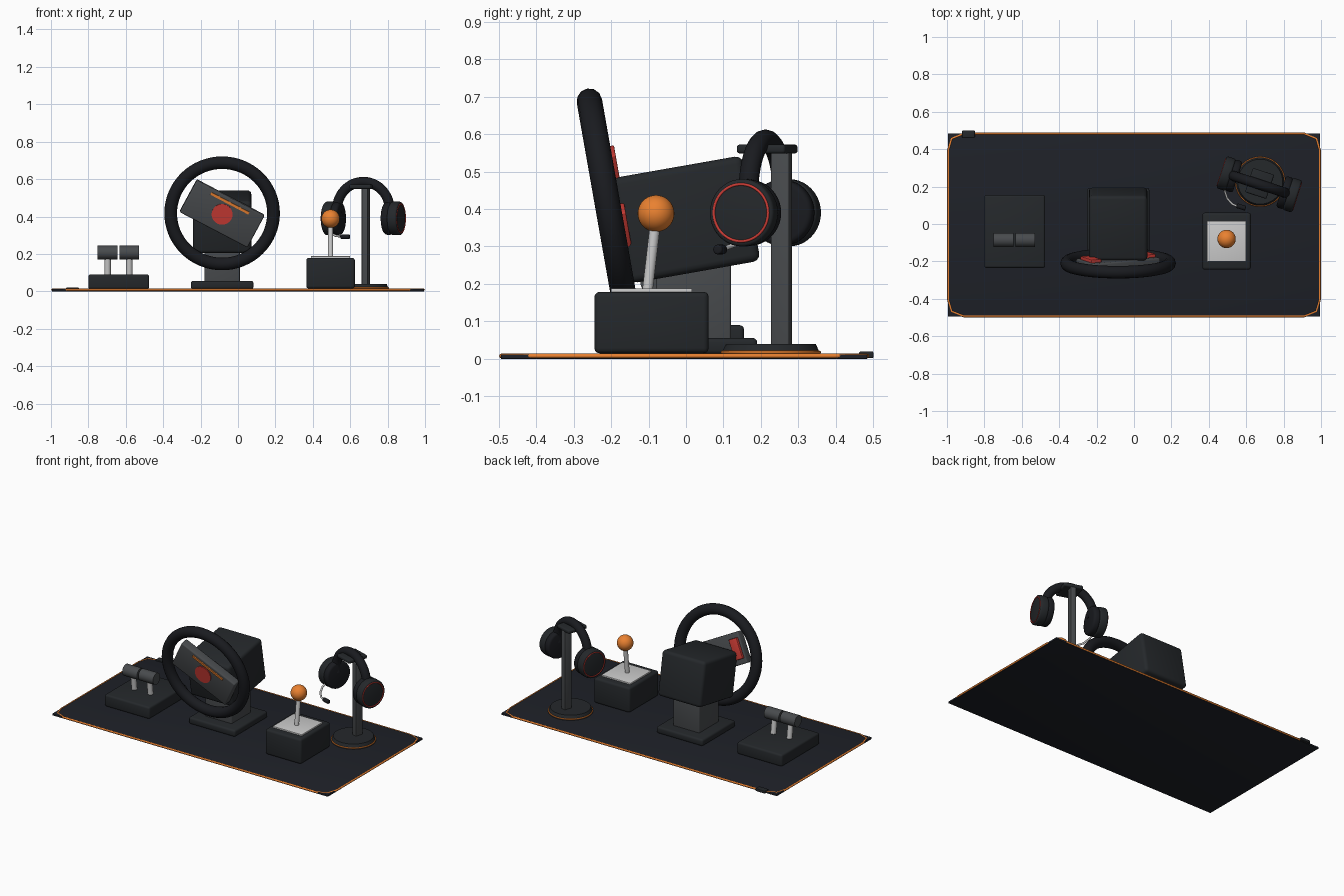
import bpy, bmesh
from math import sin, cos, pi, radians
from mathutils import Matrix, Vector

if "Cube" in bpy.data.objects:
    bpy.data.objects.remove(bpy.data.objects["Cube"])


def mat(name, r, g, b):
    m = bpy.data.materials.new(name)
    m.diffuse_color = (r, g, b, 1)
    m.use_nodes = True
    m.node_tree.nodes["Principled BSDF"].inputs["Base Color"].default_value = m.diffuse_color
    return m


CLOTH = mat("cloth", .013, .015, .021)
DARK = mat("dark_plastic", .018, .021, .024)
BLACK = mat("black_rubber", .010, .011, .014)
GREY = mat("grey_metal", .065, .07, .075)
LIGHT = mat("light_metal", .55, .56, .58)
ORANGE = mat("orange", .82, .22, .03)
RED = mat("red", .6, .045, .035)
I = Matrix()


def finish(name, bm, material, frame):
    me = bpy.data.meshes.new(name)
    bm.normal_update()
    bm.to_mesh(me)
    bm.free()
    me.shade_smooth()
    me.set_sharp_from_angle(angle=radians(35))
    me.materials.append(material)
    ob = bpy.data.objects.new(name, me)
    ob.matrix_world = frame
    bpy.context.collection.objects.link(ob)
    return ob


def box(name, size, centre, material, bevel=0, frame=I):
    bm = bmesh.new()
    bmesh.ops.create_cube(bm, size=1)
    bmesh.ops.scale(bm, vec=size, verts=bm.verts)
    if bevel:
        bmesh.ops.bevel(bm, geom=bm.edges[:], offset=bevel, segments=3,
                        profile=.5, affect='EDGES')
    return finish(name, bm, material, frame @ Matrix.Translation(centre))


def rod(name, a, b, r, material, r2=None, bevel=0, frame=I, sides=40):
    """Cylinder or cone from point a to point b."""
    a, b = Vector(a), Vector(b)
    bm = bmesh.new()
    bmesh.ops.create_cone(bm, cap_ends=True, segments=sides, radius1=r,
                          radius2=r if r2 is None else r2, depth=(b - a).length)
    if bevel:
        rims = [e for e in bm.edges if abs(e.verts[0].co.z - e.verts[1].co.z) < 1e-5]
        bmesh.ops.bevel(bm, geom=rims, offset=bevel, segments=3, profile=.5, affect='EDGES')
    turn = (b - a).to_track_quat('Z', 'Y').to_matrix().to_4x4()
    return finish(name, bm, material, frame @ Matrix.Translation((a + b) / 2) @ turn)


def tube(name, pts, r, material, cyclic=False, frame=I, res=4):
    cu = bpy.data.curves.new(name, 'CURVE')
    cu.dimensions = '3D'
    cu.bevel_depth, cu.bevel_resolution, cu.use_fill_caps = r, res, True
    s = cu.splines.new('POLY')
    s.points.add(len(pts) - 1)
    for p, q in zip(s.points, pts):
        p.co = (*q, 1)
    s.use_cyclic_u = cyclic
    cu.materials.append(material)
    ob = bpy.data.objects.new(name, cu)
    ob.matrix_world = frame
    bpy.context.collection.objects.link(ob)
    return ob


def circle(r, n=64):
    return [(r * cos(2 * pi * i / n), r * sin(2 * pi * i / n)) for i in range(n)]


# Desk mat with a corner-cut glowing trim and a cable box
MY = -.005
box("desk_mat", (1.988, .978, .012), (0, MY, .006), CLOTH, .002)
corner = [(.993, .40), (.975, .462), (.91, .488)]
loop = corner + [(-x, y) for x, y in corner[::-1]]
loop += [(-x, -y) for x, y in loop]
tube("mat_trim", [(x, y + MY, .008) for x, y in loop], .006, ORANGE, True, res=2)
box("cable_box", (.068, .038, .018), (-.885, .481, .011), DARK, .004)

# Pedal unit
box("pedal_base", (.325, .39, .078), (-.6375, -.04, .051), DARK, .012)
for side, x in (("left", -.697), ("right", -.581)):
    rod(side + "_pedal_arm", (x, -.07, .08), (x, -.085, .2), .017, LIGHT, sides=20)
    rod(side + "_pedal", (x - .053, -.085, .207), (x + .053, -.085, .207), .037, GREY)

# Wheel stand: base, column and tilted motor housing
WX = -.085
tilt = Matrix.Rotation(radians(10), 4, 'X')
box("wheel_base", (.335, .34, .044), (WX, .02, .034), DARK, .012)
box("wheel_column", (.19, .2, .26), (WX, .02, .17), GREY, .006)
housing = Matrix.Translation((WX, 0, .372)) @ tilt
box("motor_housing", (.312, .353, .285), (0, 0, 0), DARK, .02, housing)

# Steering wheel: round rim, turned hub plate with button, light bar, paddles
rim = Matrix.Translation((WX, -.21, .417)) @ tilt
tube("wheel_rim", [(x, 0, z) for x, z in circle(.275)], .034, BLACK, True, rim)
rod("wheel_shaft", (0, 0, 0), (0, .09, 0), .05, GREY, frame=rim)
hub = rim @ Matrix.Rotation(radians(28), 4, 'Y')
box("hub_plate", (.41, .055, .195), (0, 0, 0), GREY, .008, hub)
rod("hub_button", (0, -.02, 0), (0, -.033, 0), .056, RED, frame=hub)
box("hub_light_bar", (.23, .012, .014), (.008, -.028, .072), ORANGE, 0, hub)
for side, s in (("left", -1), ("right", 1)):
    box(side + "_paddle", (.06, .022, .13), (s * .165, .033, 0), RED, .004, hub)

# Arcade-style stick
box("stick_case", (.26, .305, .164), (.495, -.092, .097), DARK, .014)
box("stick_plate", (.21, .217, .014), (.495, -.092, .181), LIGHT, .002)
rod("stick_shaft", (.495, -.103, .18), (.495, -.082, .36), .014, LIGHT, sides=24)
bm = bmesh.new()
bmesh.ops.create_uvsphere(bm, u_segments=32, v_segments=20, radius=.049)
finish("stick_ball", bm, ORANGE, Matrix.Translation((.495, -.08, .388)))

# Headphone stand, turned on the mat
turn = Matrix.Translation((.67, .212, 0)) @ Matrix.Rotation(radians(-18), 4, 'Z')
rod("stand_foot", (0, .015, .012), (0, .015, .04), .133, DARK, .12, frame=turn, sides=48)
tube("stand_foot_ring", [(x, y + .015, .018) for x, y in circle(.13)], .004, ORANGE, True, turn, 2)
box("stand_pole", (.034, .05, .53), (0, .045, .295), GREY, .004, turn)
box("stand_cradle", (.12, .136, .024), (0, .005, .56), DARK, .008, turn)

# Headphones: band, cups with pads and glow rings
arc = [radians(-12 + 204 * i / 40) for i in range(41)]
tube("headband", [(.148 * cos(a), 0, .437 + .148 * sin(a)) for a in arc], .027, BLACK, frame=turn)
for side, s in (("left", -1), ("right", 1)):
    rod(side + "_ear_cup", (s * .16, 0, .39), (s * .212, 0, .39), .09, DARK,
        bevel=.01, frame=turn)
    rod(side + "_ear_pad", (s * .122, 0, .39), (s * .165, 0, .39), .088, BLACK,
        bevel=.014, frame=turn)
    tube(side + "_cup_ring", [(s * .211, y, .39 + z) for y, z in circle(.076)], .004,
         RED, True, turn, 2)

# Microphone boom
boom = [(-.175, -.05, .345), (-.165, -.09, .325), (-.14, -.125, .307),
        (-.105, -.145, .296), (-.06, -.15, .292)]
tube("mic_boom", boom, .006, LIGHT, frame=turn)
rod("mic_capsule", (-.08, -.145, .292), (-.03, -.145, .292), .013, BLACK,
    bevel=.005, frame=turn, sides=20)
